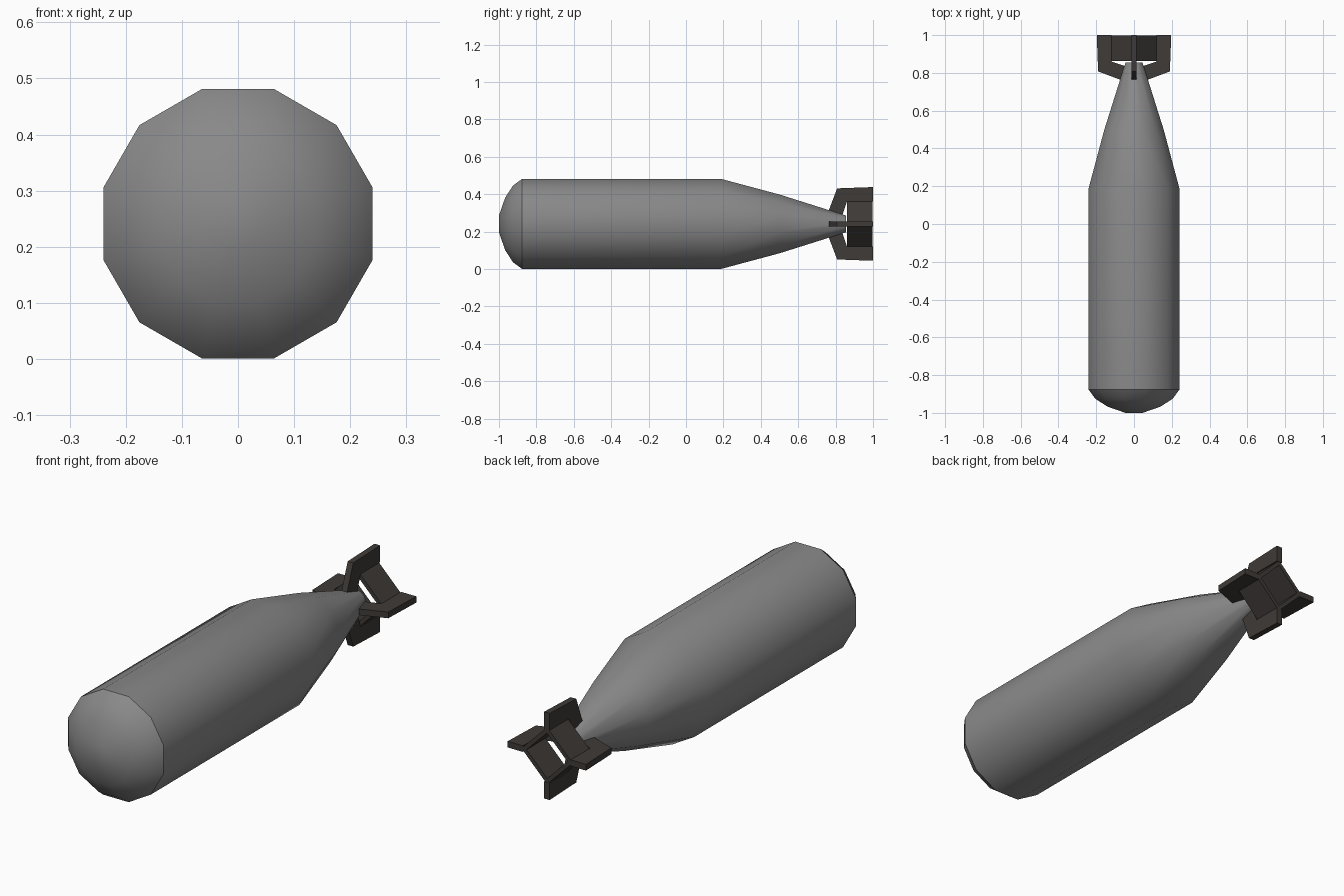
import bpy, bmesh, math
from mathutils import Matrix, Vector

if "Cube" in bpy.data.objects:
    bpy.data.objects.remove(bpy.data.objects["Cube"])

CZ = 0.241            # height of the long axis
SIDES = 12


def material(name, rgb):
    m = bpy.data.materials.new(name)
    m.diffuse_color = (*rgb, 1)
    m.use_nodes = True
    m.node_tree.nodes["Principled BSDF"].inputs["Base Color"].default_value = m.diffuse_color
    return m


def finish(bm, name, mat, smooth=None):
    bmesh.ops.recalc_face_normals(bm, faces=bm.faces)
    me = bpy.data.meshes.new(name)
    bm.to_mesh(me)
    bm.free()
    me.materials.append(mat)
    ob = bpy.data.objects.new(name, me)
    bpy.context.collection.objects.link(ob)
    if smooth:
        bpy.ops.object.select_all(action='DESELECT')
        ob.select_set(True)
        bpy.context.view_layer.objects.active = ob
        bpy.ops.object.shade_smooth_by_angle(angle=math.radians(smooth))
    return ob


def prism(bm, outline, thick, turn):
    """Plate from (radius, y) points lying in the upright plane, turned about the y axis."""
    rot = Matrix.Translation((0, 0, CZ)) @ Matrix.Rotation(turn, 4, 'Y')
    a, b = [[bm.verts.new(rot @ Vector((s * thick / 2, y, r))) for r, y in outline]
            for s in (-1, 1)]
    bm.faces.new(a)
    bm.faces.new(b[::-1])
    for i in range(len(a)):
        j = (i + 1) % len(a)
        bm.faces.new((a[i], b[i], b[j], a[j]))


grey = material("body_grey", (0.25, 0.25, 0.25))
dark = material("fin_dark", (0.05, 0.043, 0.039))

# Body: rings along y given as (y, half width across flats)
profile = [(-1.0, 0.045), (-0.967, 0.14), (-0.925, 0.205), (-0.877, 0.24),
           (0.19, 0.24), (0.50, 0.157), (0.855, 0.045)]
bm = bmesh.new()
rings = []
for y, w in profile:
    r = w / math.cos(math.pi / SIDES)
    angles = [(k + 0.5) * math.tau / SIDES for k in range(SIDES)]
    rings.append([bm.verts.new((r * math.cos(t), y, CZ + r * math.sin(t))) for t in angles])
for p, q in zip(rings, rings[1:]):
    for i in range(SIDES):
        j = (i + 1) % SIDES
        bm.faces.new((p[i], p[j], q[j], q[i]))
bm.faces.new(rings[0])
bm.faces.new(rings[-1])
finish(bm, "body", grey, 35)

# Four bent tail fins
fin = [(0.05, 0.755), (0.19, 0.808), (0.197, 1.0), (0.12, 1.0), (0.12, 0.86), (0.045, 0.835)]
bm = bmesh.new()
for k in range(4):
    prism(bm, fin, 0.028, k * math.pi / 2)
finish(bm, "tail_fins", dark)

# Square ring of plates joining the fins
bm = bmesh.new()
outer, inner = 0.129, 0.103
loops = []
for r, y in ((outer, 0.862), (outer, 0.998), (inner, 0.998), (inner, 0.862)):
    loops.append([bm.verts.new((r * math.cos(k * math.pi / 2), y,
                                CZ + r * math.sin(k * math.pi / 2))) for k in range(4)])
for n in range(4):
    p, q = loops[n], loops[(n + 1) % 4]
    for i in range(4):
        j = (i + 1) % 4
        bm.faces.new((p[i], p[j], q[j], q[i]))
finish(bm, "tail_ring", dark)
